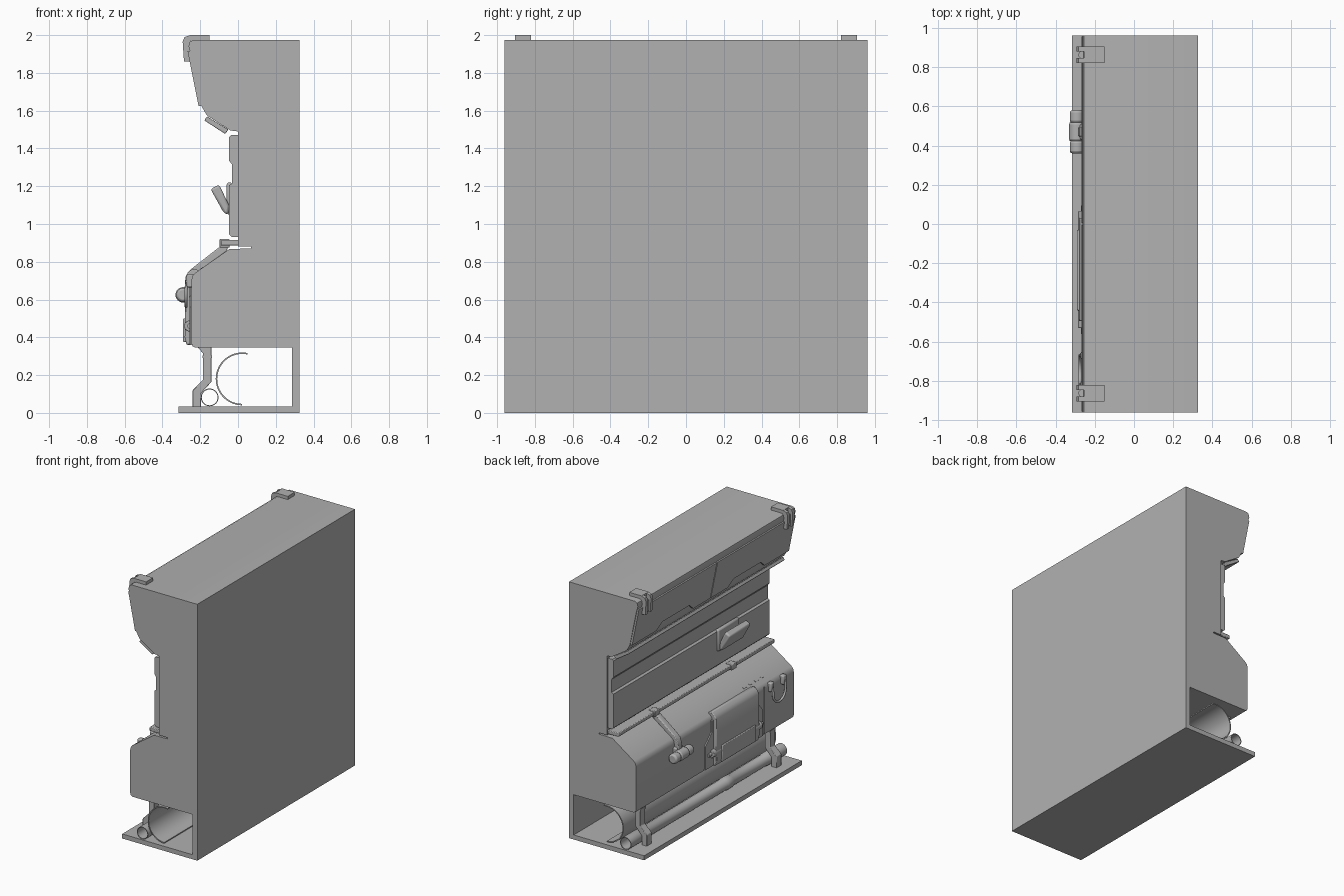
import bpy, bmesh, math

grey = bpy.data.materials.new("dark_grey")
grey.diffuse_color = (0.44, 0.44, 0.44, 1)


def finish(name, bm, bevel=0, smooth=True, seg=2):
    bmesh.ops.recalc_face_normals(bm, faces=bm.faces)
    me = bpy.data.meshes.new(name)
    bm.to_mesh(me)
    bm.free()
    me.materials.append(grey)
    ob = bpy.data.objects.new(name, me)
    bpy.context.collection.objects.link(ob)
    if bevel:
        m = ob.modifiers.new("bevel", 'BEVEL')
        m.width, m.segments, m.limit_method = bevel, seg, 'ANGLE'
    if smooth:
        bpy.context.view_layer.objects.active = ob
        bpy.ops.object.select_all(action='DESELECT')
        ob.select_set(True)
        bpy.ops.object.shade_smooth_by_angle(angle=math.radians(35))
    return ob


def loft(name, a, b, **kw):
    """Closed solid between two matching outlines."""
    bm = bmesh.new()
    va = [bm.verts.new(p) for p in a]
    vb = [bm.verts.new(p) for p in b]
    n = len(va)
    bm.faces.new(va)
    bm.faces.new(vb[::-1])
    for i in range(n):
        bm.faces.new((va[i], va[(i + 1) % n], vb[(i + 1) % n], vb[i]))
    return finish(name, bm, **kw)


def prism(name, xz, y0, y1, **kw):
    return loft(name, [(x, y0, z) for x, z in xz], [(x, y1, z) for x, z in xz], **kw)


def plate(name, yz, front, back, **kw):
    """Outline in y,z; front and back give x as a function of z."""
    return loft(name, [(front(z), y, z) for y, z in yz], [(back(z), y, z) for y, z in yz], **kw)


def box(name, x0, x1, y0, y1, z0, z1, **kw):
    return prism(name, [(x0, z0), (x1, z0), (x1, z1), (x0, z1)], y0, y1, **kw)


def arc(cx, cz, r, a0, a1, n):
    return [(cx + r * math.cos(math.radians(a0 + (a1 - a0) * i / n)),
             cz + r * math.sin(math.radians(a0 + (a1 - a0) * i / n))) for i in range(n + 1)]


def rod(name, cx, cz, r, y0, y1, n=24, **kw):
    return prism(name, arc(cx, cz, r, 0, 360, n)[:-1], y0, y1, **kw)


def lathe(name, cx, cz, loop, n=32):
    """Closed (radius, y) loop spun around a y axis: hollow pipe."""
    bm = bmesh.new()
    rings = [[bm.verts.new((cx + r * math.cos(2 * math.pi * i / n), y,
                            cz + r * math.sin(2 * math.pi * i / n))) for i in range(n)] for r, y in loop]
    for k in range(len(rings)):
        a, b = rings[k], rings[(k + 1) % len(rings)]
        for i in range(n):
            bm.faces.new((a[i], a[(i + 1) % n], b[(i + 1) % n], b[i]))
    return finish(name, bm)


def tube(name, pts, r):
    cu = bpy.data.curves.new(name, 'CURVE')
    cu.dimensions, cu.bevel_depth, cu.bevel_resolution, cu.use_fill_caps = '3D', r, 3, True
    cu.materials.append(grey)
    sp = cu.splines.new('POLY')
    sp.points.add(len(pts) - 1)
    for p, c in zip(sp.points, pts):
        p.co = (*c, 1)
    ob = bpy.data.objects.new(name, cu)
    bpy.context.collection.objects.link(ob)
    return ob


W = 0.96

# Main case: base, back wall, lower body, recess and overhang in one section
prism("wall_unit_case", [
    (-0.315, 0), (0.325, 0), (0.325, 1.975), (-0.235, 1.975), (-0.255, 1.965), (-0.262, 1.94),
    (-0.25, 1.90), (-0.193, 1.625), (-0.18, 1.60), (-0.165, 1.575), (-0.04, 1.495), (0, 1.49),
    (0, 0.88), (0.07, 0.88), (0.07, 0.87), (-0.045, 0.868), (-0.228, 0.74), (-0.241, 0.725), (-0.247, 0.70),
    (-0.247, 0.37), (-0.241, 0.352), (-0.225, 0.345), (0.285, 0.345), (0.285, 0.035),
    (-0.315, 0.035)], -W, W)

# Upper cabinet doors with pull notches along the bottom
slope = lambda z: -0.262 + (1.92 - z) * 0.2
for s in (1, -1):
    yz = [(0.004, 1.915), (0.955, 1.915), (0.955, 1.625), (0.66, 1.625), (0.60, 1.675),
          (0.27, 1.675), (0.21, 1.625), (0.004, 1.625)]
    plate("cabinet_door", [(s * y, z) for y, z in yz], lambda z: slope(z) - 0.006,
          lambda z: slope(z) + 0.03, smooth=False)
    # Roof clamp: flat top plate, forked front and a bolt between the prongs
    box("roof_clamp", -0.255, -0.15, s * 0.82, s * 0.905, 1.972, 2.0)
    for a, b in ((0.82, 0.845), (0.88, 0.905)):
        prism("clamp_prong", [(-0.25, 2.0), (-0.283, 1.99), (-0.293, 1.965), (-0.286, 1.86),
                              (-0.245, 1.86), (-0.25, 1.972)], s * a, s * b)
    bm = bmesh.new()
    bmesh.ops.create_cone(bm, cap_ends=True, segments=16, radius1=0.019, radius2=0.019, depth=0.08)
    bmesh.ops.translate(bm, verts=bm.verts, vec=(-0.264, s * 0.862, 1.915))
    finish("clamp_bolt", bm)
    # Cranked leg under the lower body
    prism("support_leg", [(-0.215, 0.35), (-0.14, 0.35), (-0.14, 0.165), (-0.195, 0.105), (-0.195, 0.03),
                          (-0.24, 0.03), (-0.24, 0.12), (-0.185, 0.175), (-0.185, 0.315)],
          s * 0.79 - 0.03, s * 0.79 + 0.03, bevel=0.004)
    box("leg_collar", -0.188, -0.138, s * 0.79 - 0.034, s * 0.79 + 0.034, 0.29, 0.305)

# Slanted light strip under the overhang
prism("light_strip", [(-0.165, 1.57), (-0.178, 1.548), (-0.068, 1.477), (-0.05, 1.50)], -0.95, 0.95, bevel=0.004)

# Recessed back panel with a lowered middle band
prism("back_panel", [
    (0.01, 1.47), (-0.038, 1.47), (-0.047, 1.46), (-0.047, 1.335), (-0.032, 1.315), (-0.032, 1.215),
    (-0.047, 1.205), (-0.047, 0.945), (-0.035, 0.932), (0.01, 0.932)], -0.95, 0.95, smooth=False)

# Tilted monitor on its mount
box("monitor_mount", -0.06, -0.03, -0.57, -0.31, 1.05, 1.22, bevel=0.012)
prism("monitor", [(-0.145, 1.185), (-0.10, 1.208), (-0.045, 1.095), (-0.052, 1.05), (-0.075, 1.058)],
      -0.59, -0.33, bevel=0.012)

# Shelf rail and clips
box("shelf_rail", -0.09, 0.005, -0.95, 0.95, 0.885, 0.915, bevel=0.005)
for y in (0.49, -0.45):
    box("rail_clip", -0.097, -0.045, y - 0.03, y + 0.03, 0.875, 0.921, bevel=0.005)

# Strap running down the slope to the grip roll
prism("roll_strap", [(-0.05, 0.89), (-0.09, 0.885), (-0.24, 0.768), (-0.265, 0.745), (-0.28, 0.70), (-0.285, 0.62),
                     (-0.24, 0.60), (-0.24, 0.72), (-0.225, 0.735), (-0.06, 0.855)], 0.445, 0.495, bevel=0.006)
for y0, y1, r in ((0.36, 0.425, 0.037), (0.42, 0.52, 0.041), (0.515, 0.58, 0.037)):
    rod("grip_roll", -0.29, 0.625, r, y0, y1, bevel=0.012)
box("roll_mount", -0.275, -0.24, 0.43, 0.51, 0.57, 0.68, bevel=0.008)

# Service hatch on the lower body: frame, lid, lower drawer and hinge rod
plate("hatch_frame", [(0.13, 0.36), (0.13, 0.54), (0.05, 0.62), (0.05, 0.71), (-0.52, 0.71),
                      (-0.52, 0.62), (-0.57, 0.56), (-0.57, 0.36)],
      lambda z: -0.256, lambda z: -0.23, smooth=False)
prism("hatch_lid", [(-0.20, 0.75), (-0.235, 0.765), (-0.262, 0.748), (-0.278, 0.72), (-0.282, 0.40),
                    (-0.272, 0.36), (-0.235, 0.36)], -0.495, 0.03, bevel=0.006)
box("hatch_drawer", -0.291, -0.27, -0.44, -0.03, 0.375, 0.50, bevel=0.005)
rod("hinge_rod", -0.255, 0.46, 0.03, -0.53, 0.065, bevel=0.004)
for y in (0.07, -0.535):
    rod("hinge_pivot", -0.255, 0.46, 0.014, y - 0.025, y + 0.025, n=16)

# Seam strip beside the hatch and small vents on the slope
box("seam_strip", -0.251, -0.24, -0.605, -0.595, 0.36, 0.72)
for i in range(4):
    y = -0.44 - 0.07 * i
    prism("vent", [(-0.185, 0.767), (-0.197, 0.758), (-0.199, 0.763), (-0.187, 0.772)], y - 0.018, y + 0.018)

# Shackle handle: two lugs and a hanging bail
for y in (-0.67, -0.82):
    box("handle_lug", -0.272, -0.235, y - 0.02, y + 0.02, 0.665, 0.735, bevel=0.008)
bail = [(-0.268, -0.67, 0.70), (-0.275, -0.67, 0.65)]
bail += [(-0.275, -0.745 + y, 0.64 + z) for y, z in arc(0, 0, 0.075, 0, -180, 12)]
bail += [(-0.275, -0.82, 0.65), (-0.268, -0.82, 0.70)]
tube("handle_bail", bail, 0.009)

# Large open gutter tube and the small thin-walled pipe with sleeves
prism("gutter_tube", arc(0.022, 0.18, 0.14, 78, 270, 32) + arc(0.022, 0.18, 0.132, 270, 78, 32), -0.93, 0.93)
lathe("front_pipe", -0.15, 0.082, [
    (0.047, -0.95), (0.047, -0.74), (0.043, -0.73), (0.043, -0.32), (0.047, -0.31), (0.047, -0.24), (0.043, -0.23),
    (0.043, 0.73), (0.047, 0.74), (0.047, 0.95), (0.042, 0.95), (0.042, -0.95)])
